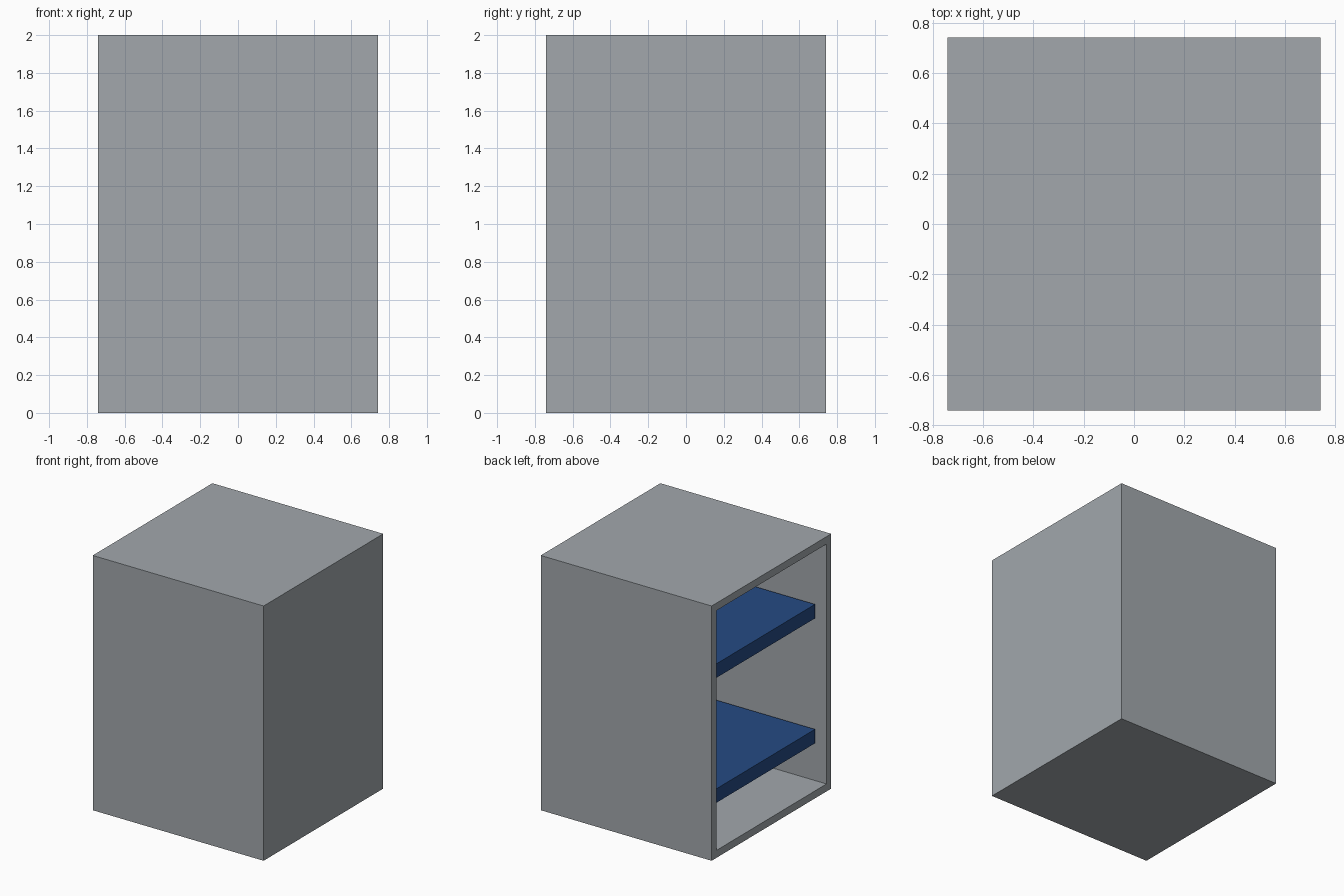
import bpy
import bmesh
from mathutils import Matrix, Vector

cube = bpy.data.objects.get("Cube")
if cube:
    bpy.data.objects.remove(cube, do_unlink=True)

WIDTH, HEIGHT, WALL = 1.484, 2.0, 0.083
INNER = WIDTH - 2 * WALL
SHELF_THICKNESS = 0.11


def make_material(name, rgb):
    mat = bpy.data.materials.new(name)
    mat.use_nodes = True
    color = (*rgb, 1.0)
    mat.diffuse_color = color
    mat.node_tree.nodes["Principled BSDF"].inputs["Base Color"].default_value = color
    return mat


def box_mesh(size, center):
    bm = bmesh.new()
    matrix = Matrix.Translation(center) @ Matrix.Diagonal((*size, 1.0))
    bmesh.ops.create_cube(bm, size=1.0, matrix=matrix)
    return bm


def add_object(name, bm, mat):
    bmesh.ops.recalc_face_normals(bm, faces=bm.faces)
    mesh = bpy.data.meshes.new(name)
    bm.to_mesh(mesh)
    bm.free()
    mesh.materials.append(mat)
    obj = bpy.data.objects.new(name, mesh)
    bpy.context.collection.objects.link(obj)
    return obj


grey = make_material("cabinet grey", (0.36, 0.39, 0.415))
blue = make_material("shelf blue", (0.018, 0.068, 0.228))

# Cabinet shell, hollowed out from its open -x side
bm = box_mesh((WIDTH, WIDTH, HEIGHT), (0, 0, HEIGHT / 2))
opening = min(bm.faces, key=lambda f: f.calc_center_median().x)
bmesh.ops.inset_region(bm, faces=[opening], thickness=WALL)
inner = bmesh.ops.extrude_discrete_faces(bm, faces=[opening])["faces"][0]
bmesh.ops.translate(bm, verts=inner.verts, vec=Vector((WIDTH - WALL, 0, 0)))
add_object("cabinet_shell", bm, grey)

# Two shelves, set back from the opening by one wall thickness
for name, top in (("lower_shelf", 0.475), ("upper_shelf", 1.456)):
    bm = box_mesh((INNER, INNER, SHELF_THICKNESS), (0, 0, top - SHELF_THICKNESS / 2))
    add_object(name, bm, blue)
